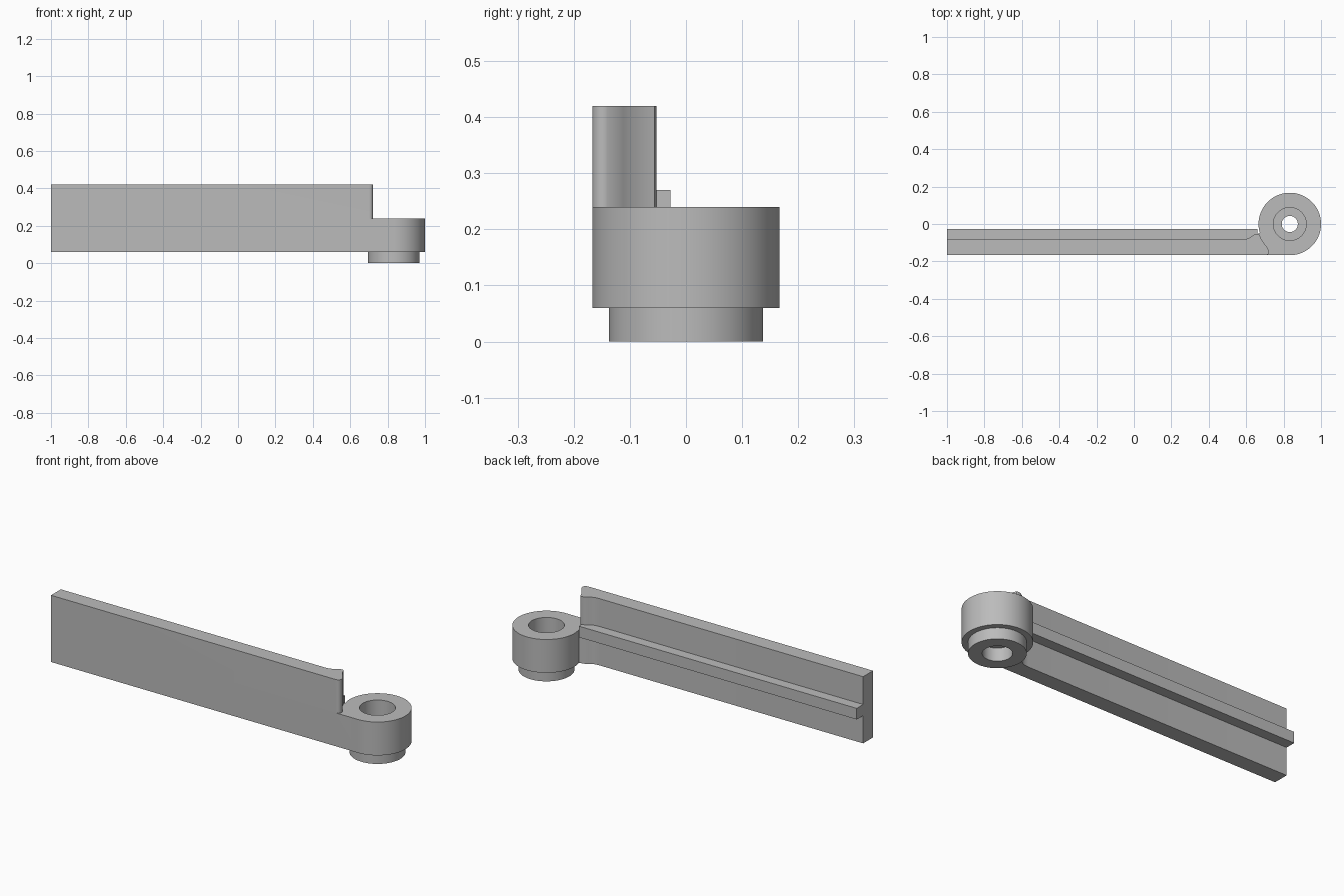
import bpy, bmesh
from math import cos, sin, radians

if "Cube" in bpy.data.objects:
    bpy.data.objects.remove(bpy.data.objects["Cube"], do_unlink=True)

grey = bpy.data.materials.new("plain grey")
grey.use_nodes = True
colour = (0.5, 0.5, 0.5, 1)
grey.diffuse_color = colour
grey.node_tree.nodes["Principled BSDF"].inputs["Base Color"].default_value = colour

HUB_X, HUB_R = 0.833, 0.167
FRONT, BACK = -HUB_R, -0.083
BASE, SHOULDER, TOP = 0.06, 0.24, 0.42


def arc(r, start, end, n, cx=HUB_X, cy=0):
    """Points on an arc, angles in degrees."""
    steps = [radians(start + (end - start) * i / n) for i in range(n + 1)]
    return [(cx + r * cos(a), cy + r * sin(a)) for a in steps]


def prism(name, outline, z0, z1):
    """Extrude a plan outline between two heights."""
    bm = bmesh.new()
    face = bm.faces.new([bm.verts.new((x, y, z0)) for x, y in outline])
    grown = bmesh.ops.extrude_face_region(bm, geom=[face])["geom"]
    bmesh.ops.translate(bm, vec=(0, 0, z1 - z0),
                        verts=[v for v in grown if isinstance(v, bmesh.types.BMVert)])
    bmesh.ops.recalc_face_normals(bm, faces=bm.faces)
    mesh = bpy.data.meshes.new(name)
    bm.to_mesh(mesh)
    bm.free()
    mesh.materials.append(grey)
    obj = bpy.data.objects.new(name, mesh)
    bpy.context.collection.objects.link(obj)
    return obj


def combine(target, other, operation):
    """Apply a boolean and discard the second solid."""
    other.hide_render = True
    mod = target.modifiers.new(operation.lower(), "BOOLEAN")
    mod.operation, mod.solver, mod.object = operation, "EXACT", other
    bpy.context.view_layer.objects.active = target
    bpy.ops.object.modifier_apply(modifier=mod.name)
    bpy.data.objects.remove(other, do_unlink=True)


def disc(name, r, z0, z1):
    return prism(name, arc(r, 0, 360, 96)[:-1], z0, z1)


# Curved flare where the back of the bar swells towards the hub
flare = [(0.66, -0.053), (0.645, -0.056), (0.63, -0.065),
         (0.613, -0.076), (0.597, -0.081), (0.575, BACK)]
bar_end = flare + [(-1, BACK), (-1, FRONT)]

# Lower half: bar running tangentially into the round hub
arm = prism("hinge_arm", arc(HUB_R, -90, 197, 76) + bar_end, BASE, SHOULDER)

# Upper half: bar stopped by a hollow end and a rounded nose
nose = arc(0.02, -70, 20, 6, 0.702, -0.147)
hollow = arc(0.172, 223, 199, 10)
upper = prism("upper_bar", [(0.7, FRONT)] + nose + hollow + bar_end, SHOULDER, TOP)
combine(arm, upper, "UNION")

# Rib along the back of the bar
rib = prism("back_rib", [(-1, -0.1), (0.66, -0.1), (0.66, -0.028), (-1, -0.028)], 0.21, 0.27)
combine(arm, rib, "UNION")

# Boss under the hub, then the stepped bore
combine(arm, disc("lower_boss", 0.137, 0, 0.1), "UNION")
for name, r, z0, z1 in (("top_bore", 0.088, 0.1, 0.3),
                        ("bottom_bore", 0.071, -0.1, 0.07),
                        ("through_hole", 0.043, -0.1, 0.3)):
    combine(arm, disc(name, r, z0, z1), "DIFFERENCE")

bpy.ops.object.select_all(action="DESELECT")
arm.select_set(True)
bpy.context.view_layer.objects.active = arm
bpy.ops.object.shade_smooth_by_angle(angle=radians(30))
